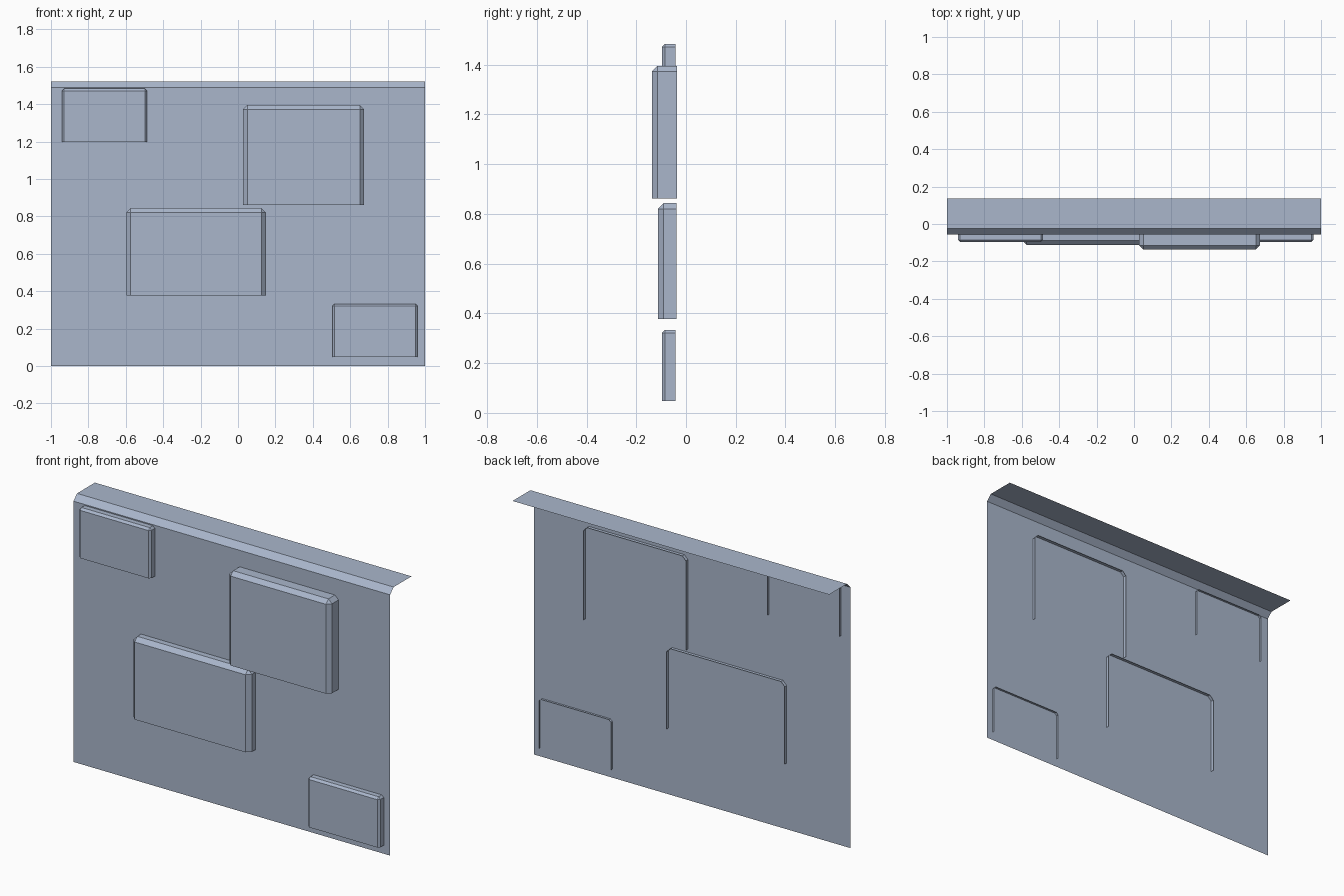
import bpy, bmesh

if "Cube" in bpy.data.objects:
    bpy.data.objects.remove(bpy.data.objects["Cube"])

# One blue-grey colour for the whole panel
mat = bpy.data.materials.new("blue_grey")
mat.diffuse_color = (0.40, 0.47, 0.60, 1)
mat.use_nodes = True
mat.node_tree.nodes["Principled BSDF"].inputs["Base Color"].default_value = mat.diffuse_color


def finish(name, bm):
    mesh = bpy.data.meshes.new(name)
    bm.to_mesh(mesh)
    bm.free()
    mesh.materials.append(mat)
    obj = bpy.data.objects.new(name, mesh)
    bpy.context.collection.objects.link(obj)
    return obj


# Wall sheet with chamfered ledge on top: (y, z) profile swept along x
def wall():
    profile = [(-0.056, 0), (-0.056, 1.489), (-0.024, 1.521), (0.137, 1.521)]
    bm = bmesh.new()
    left, right = [[bm.verts.new((x, y, z)) for y, z in profile] for x in (-1, 1)]
    for i in range(len(profile) - 1):
        bm.faces.new((left[i], right[i], right[i + 1], left[i + 1]))
    finish("wall_sheet", bm)


# Raised panel: box open at back and bottom, chamfered on its inner edges
def panel(name, x0, x1, z0, z1, y_front, y_back, chamfer):
    bm = bmesh.new()
    bmesh.ops.create_cube(bm, size=1)
    for v in bm.verts:
        v.co = (x0 if v.co.x < 0 else x1,
                y_front if v.co.y < 0 else y_back,
                z0 if v.co.z < 0 else z1)
    bm.normal_update()
    hidden = [f for f in bm.faces if f.normal.y > 0.5 or f.normal.z < -0.5]
    bmesh.ops.delete(bm, geom=hidden, context='FACES')
    edges = [e for e in bm.edges if not e.is_boundary]
    bmesh.ops.bevel(bm, geom=edges, offset=chamfer, segments=1,
                    affect='EDGES', profile=0.5)
    finish(name, bm)


wall()
panel("large_panel", 0.027, 0.674, 0.862, 1.395, -0.137, -0.037, 0.0225)
panel("middle_panel", -0.597, 0.150, 0.378, 0.844, -0.113, -0.038, 0.0235)
# Matching small panels in opposite corners
for name, x, z in (("upper_small_panel", -0.941, 1.198), ("lower_small_panel", 0.505, 0.048)):
    panel(name, x, x + 0.455, z, z + 0.285, -0.097, -0.043, 0.012)
